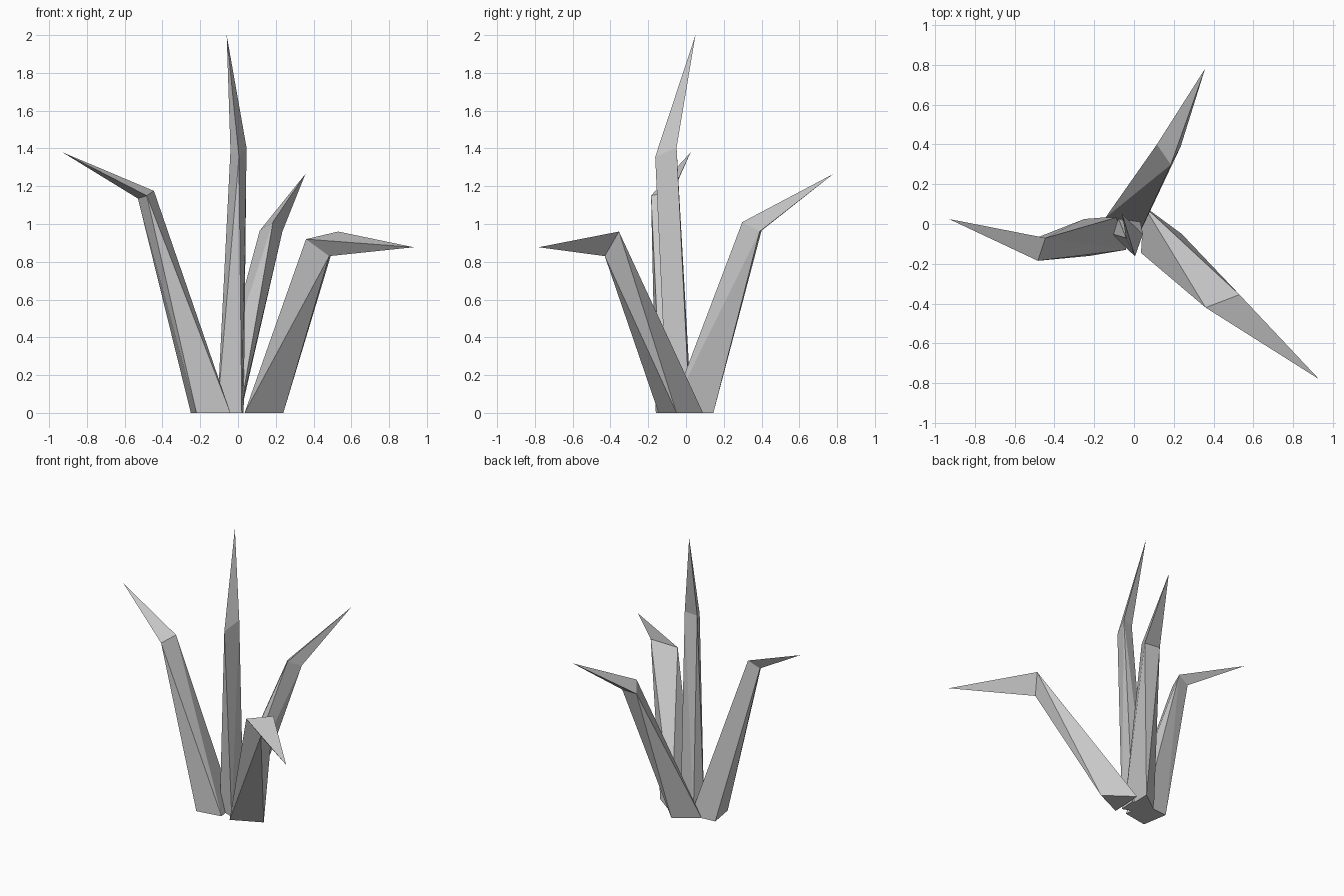
import bpy, bmesh

if "Cube" in bpy.data.objects:
    bpy.data.objects.remove(bpy.data.objects["Cube"])


def hull(bm, pts):
    # wrap a set of points in a convex faceted skin, keeping only its surface
    vs = [bm.verts.new(p) for p in pts]
    res = bmesh.ops.convex_hull(bm, input=vs)
    junk = {v for v in res["geom_interior"] + res["geom_unused"]
            if isinstance(v, bmesh.types.BMVert) and v.is_valid and not v.link_faces}
    bmesh.ops.delete(bm, geom=list(junk), context='VERTS')


def blade(name, base, bend, tip):
    # one grass blade: tapered stem from the ground to the bend, then a spike
    bm = bmesh.new()
    hull(bm, [(x, y, 0) for x, y in base] + bend)
    hull(bm, bend + [tip])
    # weld both segments and drop the inner wall at the bend
    bmesh.ops.remove_doubles(bm, verts=bm.verts, dist=0.0005)
    ring = {v for v in bm.verts if any((v.co.x - p[0]) ** 2 + (v.co.y - p[1]) ** 2
            + (v.co.z - p[2]) ** 2 < 1e-6 for p in bend)}
    inner = [f for f in bm.faces if all(v in ring for v in f.verts)]
    bmesh.ops.delete(bm, geom=inner, context='FACES_ONLY')
    bmesh.ops.recalc_face_normals(bm, faces=bm.faces)
    me = bpy.data.meshes.new(name)
    bm.to_mesh(me)
    bm.free()
    ob = bpy.data.objects.new(name, me)
    bpy.context.collection.objects.link(ob)


# left blade
blade("left_blade",
      [(-0.25, 0.025), (-0.22, -0.16), (-0.04, -0.13), (-0.065, 0.04)],
      [(-0.445, -0.07, 1.175), (-0.483, -0.185, 1.15), (-0.53, -0.085, 1.135)],
      (-0.93, 0.025, 1.38))

# tall centre blade
blade("tall_blade",
      [(-0.11, -0.05), (0.02, -0.10), (0.03, 0.02), (-0.08, 0.03)],
      [(-0.04, -0.07, 1.39), (0.005, -0.163, 1.355), (0.045, -0.05, 1.405)],
      (-0.06, 0.05, 2.0))

# back blade
blade("back_blade",
      [(0.015, 0.145), (-0.145, 0.03), (0.01, -0.085)],
      [(0.115, 0.40, 0.965), (0.185, 0.298, 1.01), (0.235, 0.39, 0.96)],
      (0.357, 0.78, 1.265))

# right drooping blade
blade("right_blade",
      [(0.24, -0.05), (0.05, 0.09), (0.035, -0.145)],
      [(0.483, -0.43, 0.83), (0.53, -0.355, 0.96), (0.36, -0.42, 0.92)],
      (0.93, -0.78, 0.877))
